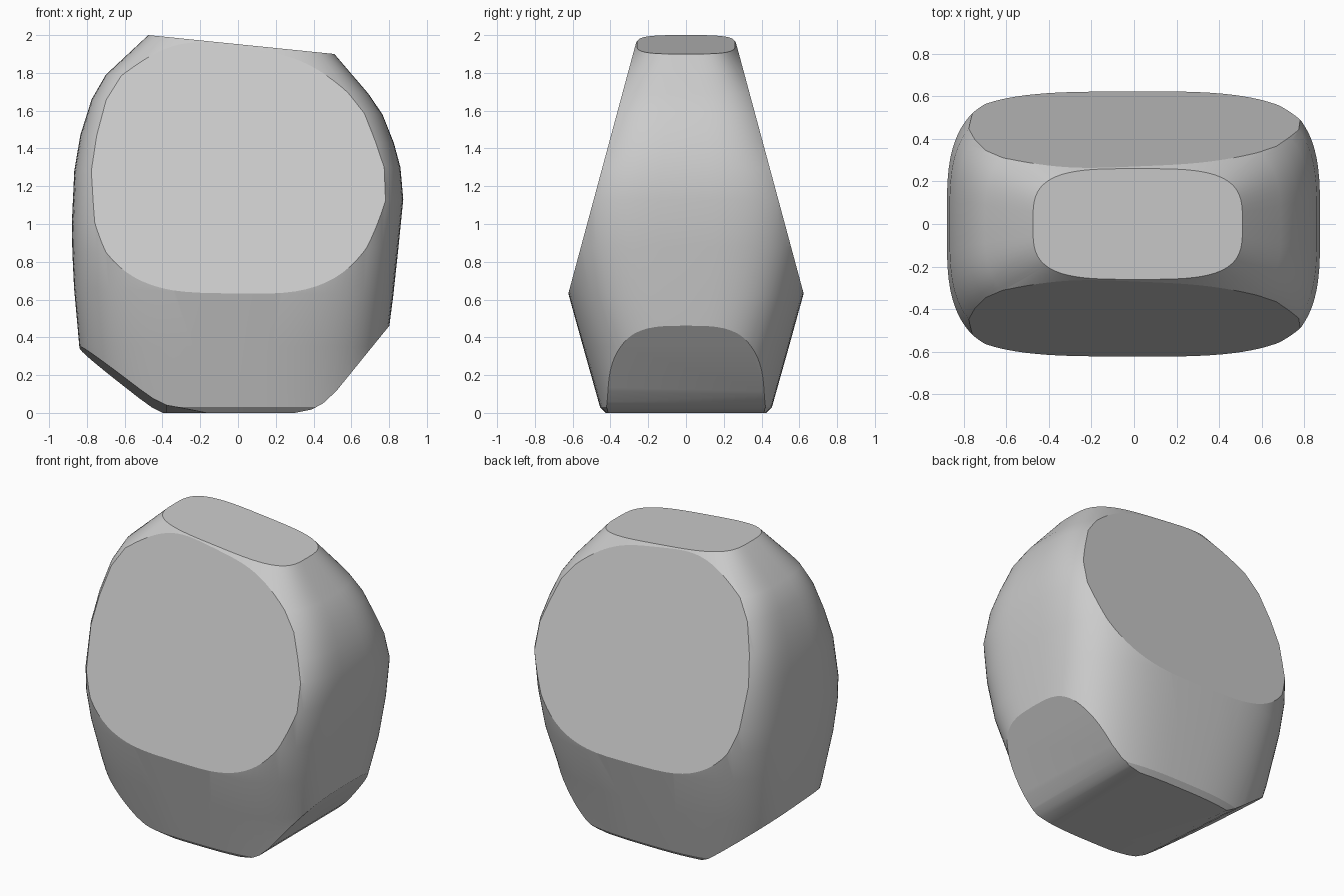
import bpy, bmesh, math
from mathutils import Vector

cube = bpy.data.objects.get("Cube")
if cube:
    bpy.data.objects.remove(cube, do_unlink=True)

# One plain grey for the whole block
grey = bpy.data.materials.new("plain grey")
grey.use_nodes = True
colour = (0.6, 0.6, 0.6, 1)
grey.diffuse_color = colour
grey.node_tree.nodes["Principled BSDF"].inputs["Base Color"].default_value = colour

# Rounded cross-sections: left x, left z, right x, right z, half depth, squareness
SECTIONS = [
    (-.77, 0, .75, 0, .425, 2.8),
    (-.775, .03, .753, .03, .455, 2.8),
    (-.84, .35, .787, .35, .545, 3),
    (-.868, .66, .822, .62, .625, 3.4),
    (-.877, .85, .85, .88, .668, 3.5),
    (-.88, 1.0, .875, 1.13, .675, 3.5),
    (-.867, 1.28, .86, 1.3, .62, 3.5),
    (-.835, 1.47, .825, 1.43, .55, 3.5),
    (-.775, 1.66, .765, 1.58, .485, 3.5),
    (-.70, 1.79, .69, 1.69, .42, 3.5),
    (-.475, 2.0, .51, 1.9, .26, 3.5),
]
SIDES = 96


def power(value, n):
    return math.copysign(abs(value) ** (2 / n), value)


def add_ring(bm, section):
    xl, zl, xr, zr, depth, n = section
    ring = []
    for i in range(SIDES):
        t = math.tau * i / SIDES
        u, v = power(math.cos(t), n), power(math.sin(t), n)
        f = (u + 1) / 2
        ring.append(bm.verts.new((xl + (xr - xl) * f, depth * v, zl + (zr - zl) * f)))
    return ring


def slice_off(bm, point, normal):
    """Remove everything beyond a plane and cap the cut with a flat face."""
    cut = bmesh.ops.bisect_plane(
        bm, geom=bm.verts[:] + bm.edges[:] + bm.faces[:], dist=1e-5,
        plane_co=Vector(point), plane_no=Vector(normal).normalized(), clear_outer=True)
    edges = [e for e in cut["geom_cut"] if isinstance(e, bmesh.types.BMEdge)]
    bmesh.ops.holes_fill(bm, edges=edges, sides=0)


# Loft the rounded body
bm = bmesh.new()
rings = [add_ring(bm, s) for s in SECTIONS]
for low, high in zip(rings, rings[1:]):
    for i in range(SIDES):
        j = (i + 1) % SIDES
        bm.faces.new((low[i], low[j], high[j], high[i]))
bm.faces.new(rings[0][::-1])
bm.faces.new(rings[-1])

# Sloping flat front and back
for side in (-1, 1):
    slice_off(bm, (0, side * .622, .635), (0, side, .27))

# Rounded undercuts at the two lower ends
RIGHT_CUT = [(.30, 0), (.39, .018), (.45, .05), (.52, .115), (.80, .46)]
LEFT_CUT = [(-.30, 0), (-.38, .015), (-.45, .05), (-.52, .1), (-.845, .35)]
for path, tilt in ((RIGHT_CUT, 0), (LEFT_CUT, -.06)):
    for (xa, za), (xb, zb) in zip(path, path[1:]):
        slope = (zb - za) / (xb - xa)
        slice_off(bm, (xa, 0, za), (slope, tilt, -1))

bmesh.ops.remove_doubles(bm, verts=bm.verts[:], dist=1e-4)
bmesh.ops.recalc_face_normals(bm, faces=bm.faces[:])
mesh = bpy.data.meshes.new("faceted_block")
bm.to_mesh(mesh)
bm.free()
mesh.materials.append(grey)

block = bpy.data.objects.new("faceted_block", mesh)
bpy.context.collection.objects.link(block)
bpy.context.view_layer.objects.active = block
block.select_set(True)
bpy.ops.object.shade_smooth_by_angle(angle=math.radians(20))
